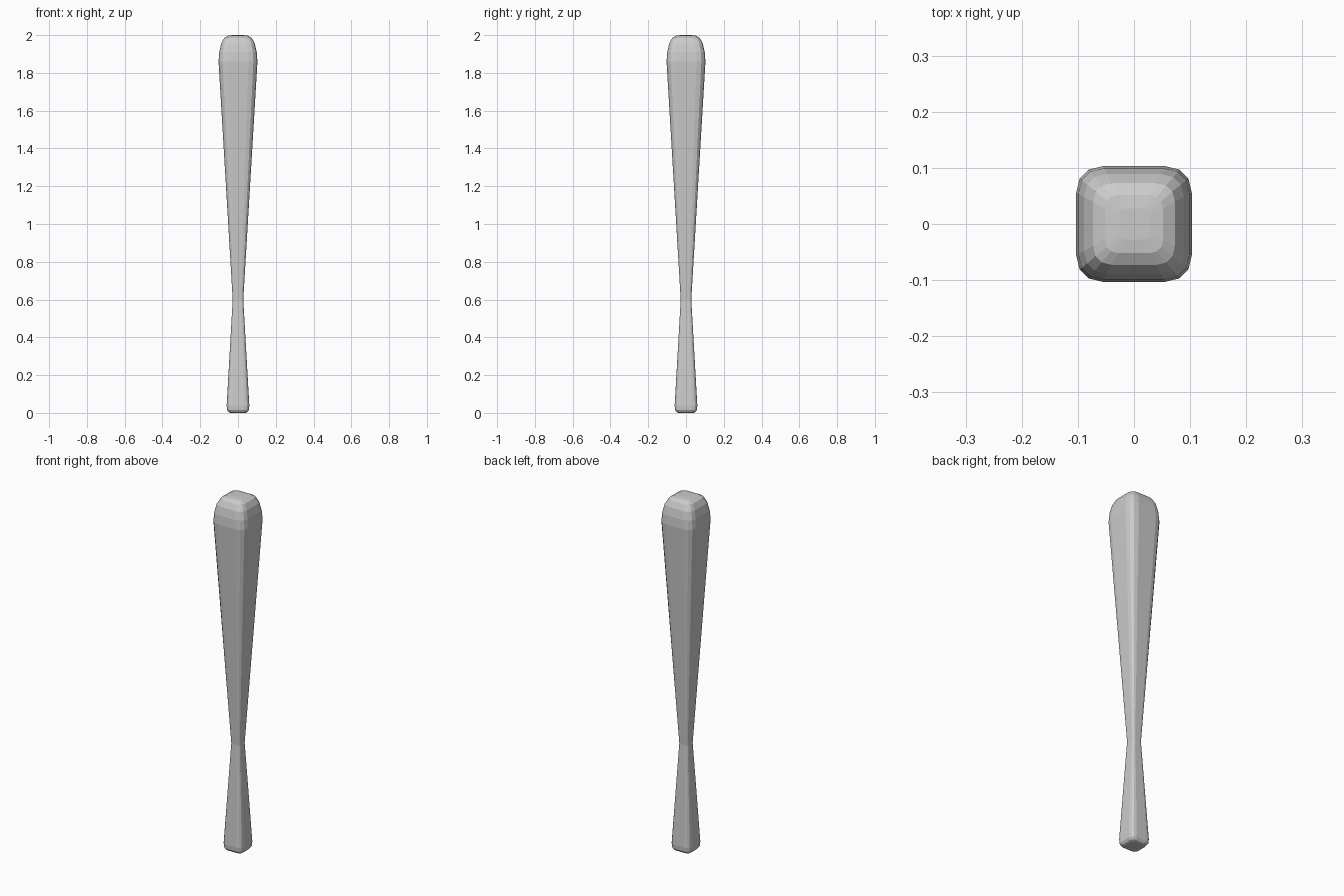
import bpy, bmesh

if "Cube" in bpy.data.objects:
    bpy.data.objects.remove(bpy.data.objects["Cube"])

# One corner of the rounded-square section, for a half-width of 1
CORNER = [(1.0, 0.24), (1.0, 0.54), (0.94, 0.79), (0.79, 0.94), (0.54, 1.0), (0.24, 1.0)]

# Profile up the club: (height, half-width)
PROFILE = [(0.0, 0.040), (0.004, 0.050), (0.016, 0.058), (0.04, 0.060),
           (0.60, 0.028), (1.86, 0.103), (1.91, 0.099), (1.955, 0.089),
           (1.985, 0.073), (1.997, 0.052), (2.0, 0.028)]


def section():
    pts, corner = [], CORNER
    for _ in range(4):
        pts += corner
        corner = [(-y, x) for x, y in corner]
    return pts


def loft(name, profile):
    bm = bmesh.new()
    rings = [[bm.verts.new((x * r, y * r, z)) for x, y in section()] for z, r in profile]
    n = len(rings[0])
    for a, b in zip(rings, rings[1:]):
        for i in range(n):
            j = (i + 1) % n
            bm.faces.new((a[i], a[j], b[j], b[i]))
    # End caps
    bm.faces.new(rings[0][::-1])
    bm.faces.new(rings[-1])
    mesh = bpy.data.meshes.new(name)
    bm.to_mesh(mesh)
    bm.free()
    obj = bpy.data.objects.new(name, mesh)
    bpy.context.collection.objects.link(obj)
    return obj


# Club with a flared handle, narrow waist and domed head
loft("club", PROFILE)
